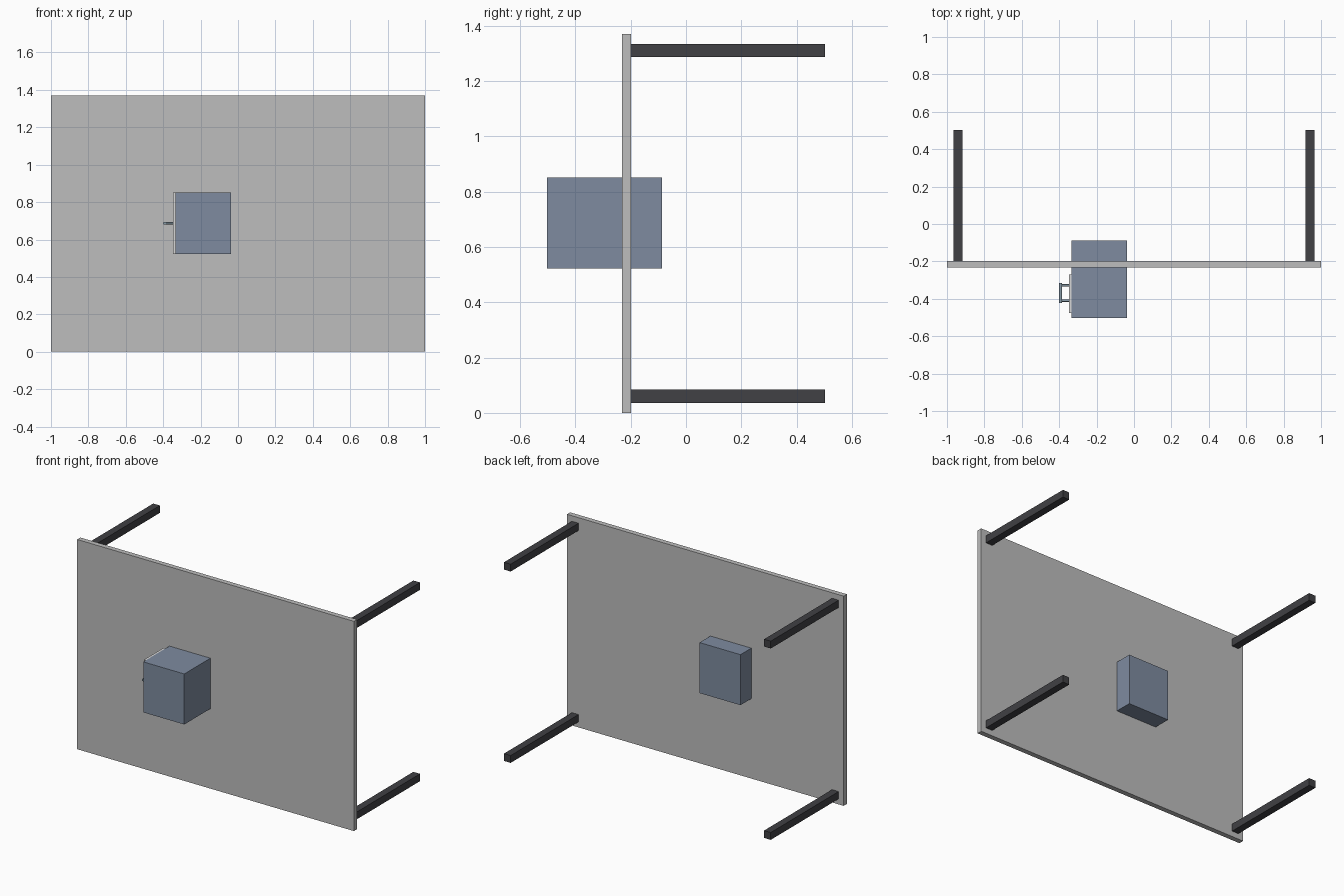
import bpy
from mathutils import Vector

cube = bpy.data.objects.get("Cube")
if cube:
    bpy.data.objects.remove(cube, do_unlink=True)


def material(name, rgb):
    m = bpy.data.materials.new(name)
    m.use_nodes = True
    m.diffuse_color = (*rgb, 1)
    m.node_tree.nodes["Principled BSDF"].inputs["Base Color"].default_value = (*rgb, 1)
    return m


GREY = material("panel grey", (0.51, 0.51, 0.51))
BLUE = material("slate blue", (0.21, 0.26, 0.35))
DARK = material("charcoal", (0.052, 0.052, 0.058))
PALE = material("pale grey", (0.68, 0.68, 0.68))
STEEL = material("steel blue", (0.24, 0.32, 0.38))


def box(name, low, high, mat):
    """Box spanning two opposite corners."""
    low, high = Vector(low), Vector(high)
    bpy.ops.mesh.primitive_cube_add(size=1, location=(low + high) / 2)
    ob = bpy.context.object
    ob.name = name
    ob.scale = high - low
    bpy.ops.object.transform_apply(location=False, rotation=False, scale=True)
    ob.data.materials.append(mat)
    return ob


def rod(name, start, end, radius, mat):
    """Round rod between two points."""
    start, end = Vector(start), Vector(end)
    axis = end - start
    bpy.ops.mesh.primitive_cylinder_add(vertices=24, radius=radius, depth=axis.length,
                                        location=(start + end) / 2)
    ob = bpy.context.object
    ob.name = name
    ob.rotation_euler = axis.to_track_quat('Z', 'Y').to_euler()
    ob.data.materials.append(mat)
    bpy.ops.object.shade_smooth_by_angle()
    return ob


# Upright panel
HEIGHT = 1.37
box("panel", (-1, -0.232, 0), (1, -0.199, HEIGHT), GREY)

# Four legs reaching back from the panel corners
half = 0.024
for side, x in (("right", -0.94), ("left", 0.94)):
    for level, z in (("lower", 0.06), ("upper", HEIGHT - 0.06)):
        box(f"{level}_{side}_leg", (x - half, -0.199, z - half),
            (x + half, 0.502, z + half), DARK)

# Cabinet passing through the panel, with a door on its right side
box("cabinet", (-0.333, -0.502, 0.522), (-0.037, -0.087, 0.852), BLUE)
box("door", (-0.347, -0.476, 0.522), (-0.333, -0.27, 0.852), PALE)

# Door handle
z = 0.687
for name, y in (("front", -0.41), ("rear", -0.328)):
    rod(f"{name}_handle_post", (-0.347, y, z), (-0.392, y, z), 0.006, STEEL)
rod("handle_bar", (-0.392, -0.422, z), (-0.392, -0.316, z), 0.008, STEEL)
